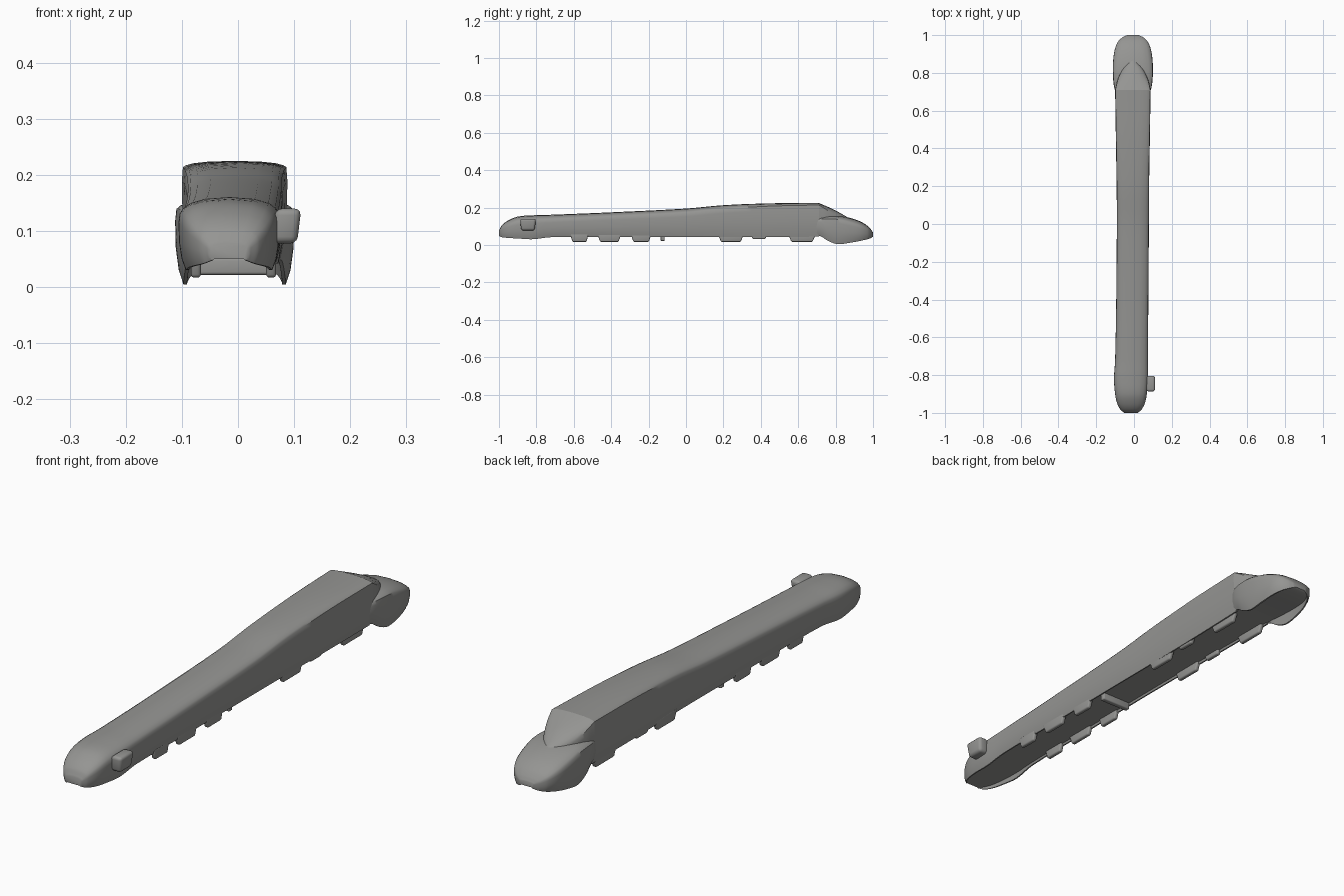
import bpy, bmesh, math
from mathutils import Vector

cube = bpy.data.objects.get("Cube")
if cube:
    bpy.data.objects.remove(cube, do_unlink=True)

grey = bpy.data.materials.new("mid grey")
grey.use_nodes = True
colour = (0.3, 0.3, 0.29, 1)
grey.diffuse_color = colour
grey.node_tree.nodes["Principled BSDF"].inputs["Base Color"].default_value = colour


def finish(name, bm, angle=40):
    bmesh.ops.recalc_face_normals(bm, faces=bm.faces)
    mesh = bpy.data.meshes.new(name)
    bm.to_mesh(mesh)
    bm.free()
    obj = bpy.data.objects.new(name, mesh)
    bpy.context.collection.objects.link(obj)
    mesh.materials.append(grey)
    bpy.ops.object.select_all(action='DESELECT')
    obj.select_set(True)
    bpy.context.view_layer.objects.active = obj
    bpy.ops.object.shade_smooth_by_angle(angle=math.radians(angle))
    return obj


def blend(rows, steps=5):
    """Smoothly interpolate the stations along the length."""
    out = []
    for i in range(len(rows) - 1):
        a, b = rows[i], rows[i + 1]
        before, after = rows[max(i - 1, 0)], rows[min(i + 2, len(rows) - 1)]
        for s in range(steps):
            t = s / steps
            row = [a[0] + (b[0] - a[0]) * t]
            for k in range(1, len(a)):
                span = b[0] - a[0]
                m0 = (b[k] - before[k]) / (b[0] - before[0]) * span
                m1 = (after[k] - a[k]) / (after[0] - a[0]) * span
                row.append((2*t**3 - 3*t**2 + 1) * a[k] + (t**3 - 2*t**2 + t) * m0
                           + (3*t**2 - 2*t**3) * b[k] + (t**3 - t**2) * m1)
            out.append(row)
    return out + [list(rows[-1])]


def section(cx, w, top, shoulder, edge, floor):
    """Closed cross-section: crowned roof, upright sides, recessed underside."""
    crown, wall = top - shoulder, shoulder - edge
    half = [(0.5, top - 0.12 * crown), (0.78, top - 0.38 * crown),
            (0.92, top - 0.7 * crown), (0.98, shoulder),
            (1, shoulder - 0.15 * wall), (0.99, shoulder - 0.5 * wall),
            (0.94, shoulder - 0.8 * wall), (0.86, edge), (0.8, edge),
            (0.76, max(edge, floor))]
    right = [(cx + w * u, z) for u, z in half]
    left = [(cx - w * u, z) for u, z in reversed(half)]
    return [(cx, top)] + right + left


def loft(name, rows, angle=40):
    bm = bmesh.new()
    rings = [[bm.verts.new((x, r[0], z)) for x, z in section(*r[1:])]
             for r in blend(rows)]
    for a, b in zip(rings, rings[1:]):
        for i in range(len(a)):
            j = (i + 1) % len(a)
            bm.faces.new((a[i], a[j], b[j], b[i]))
    bm.faces.new(rings[0])
    bm.faces.new(rings[-1])
    return finish(name, bm, angle)


def rounded_block(name, centre, size, radius, taper=1.0):
    bm = bmesh.new()
    bmesh.ops.create_cube(bm, size=1)
    for v in bm.verts:
        k = taper if v.co.z < 0 else 1
        v.co = Vector((v.co.x * size[0], v.co.y * size[1] * k, v.co.z * size[2]))
        v.co += Vector(centre)
    bmesh.ops.bevel(bm, geom=list(bm.edges), offset=radius, segments=3,
                    affect='EDGES', profile=0.5)
    return finish(name, bm)


# Long body: y, centre x, half width, roof, shoulder, lower edge, floor
loft("body", [
    (-1.0, -.016, .035, .078, .07, .048, .05),
    (-.985, -.016, .054, .105, .088, .042, .05),
    (-.95, -.016, .073, .132, .107, .038, .05),
    (-.9, -.016, .084, .152, .122, .035, .05),
    (-.82, -.016, .09, .159, .13, .031, .05),
    (-.72, -.013, .087, .162, .135, .042, .05),
    (-.4, -.009, .085, .175, .15, .042, .05),
    (0, -.006, .085, .195, .172, .042, .05),
    (.2, -.006, .086, .213, .193, .042, .05),
    (.45, -.006, .09, .223, .208, .042, .05),
    (.71, -.006, .094, .225, .214, .045, .05),
])

# Sloping windscreen, narrowing to an arch over the nose
loft("windscreen", [
    (.71, -.006, .094, .225, .214, .05, .05),
    (.75, -.006, .085, .208, .19, .05, .05),
    (.79, -.006, .07, .19, .165, .05, .05),
    (.83, -.006, .047, .168, .148, .05, .05),
    (.865, -.006, .015, .148, .135, .05, .05),
], 30)

# Flared nose with low cheeks
loft("nose", [
    (.69, -.006, .088, .15, .135, .05, .052),
    (.72, -.006, .098, .155, .138, .047, .052),
    (.76, -.006, .104, .158, .14, .022, .05),
    (.81, -.006, .106, .157, .137, .005, .048),
    (.87, -.006, .104, .147, .122, .011, .045),
    (.93, -.006, .094, .127, .103, .022, .042),
    (.97, -.006, .075, .103, .086, .031, .042),
    (.99, -.006, .052, .082, .072, .038, .044),
    (1.0, -.006, .03, .066, .062, .045, .048),
])

# Skirt panels hanging below both sides
for y, length in [(-.57, .1), (-.41, .13), (-.24, .11), (.24, .14), (.39, .09), (.62, .15)]:
    low = .032 if y == .39 else .017
    for side, label in ((-1, "right"), (1, "left")):
        rounded_block("skirt_" + label, (-.008 + side * .067, y, (low + .06) / 2),
                      (.018, length, .06 - low), .006, .75)

# Crossbar under the floor
rounded_block("crossbar", (-.008, -.125, .037), (.13, .022, .03), .005)

# Side knob near the front
knob = rounded_block("side_knob", (.086, -.845, .109), (.046, .085, .062), .012, .85)
for v in knob.data.vertices:
    v.co.x += (v.co.z - .109) * .12
